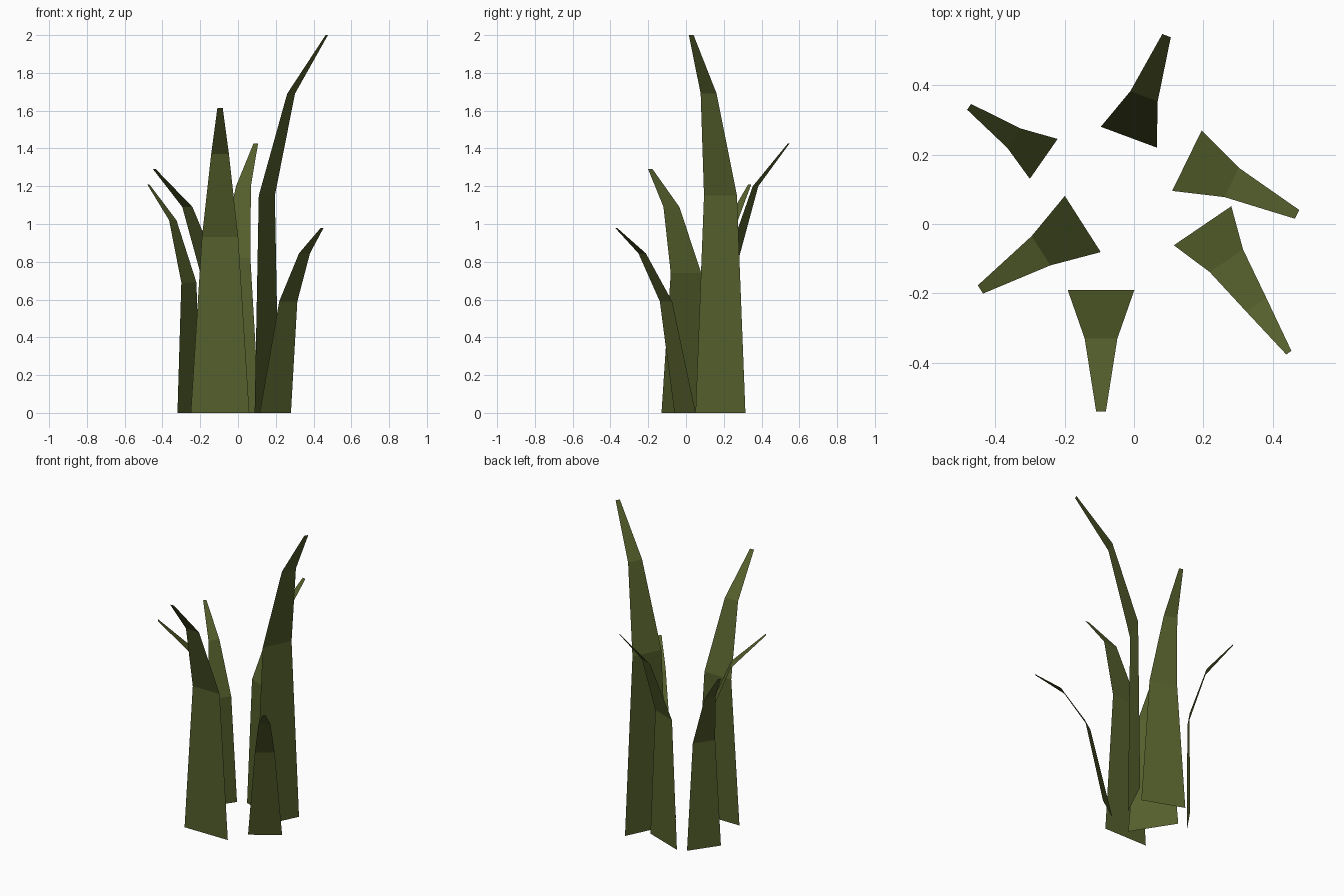
import bpy
from math import radians, cos, sin

if "Cube" in bpy.data.objects:
    bpy.data.objects.remove(bpy.data.objects["Cube"])

green = bpy.data.materials.new("olive_green")
green.diffuse_color = (0.09, 0.115, 0.025, 1)
green.use_nodes = True
green.node_tree.nodes["Principled BSDF"].inputs["Base Color"].default_value = green.diffuse_color


def blade(name, cx, cy, heading, sections):
    """Thin leaf strip; each section is (reach outward, height, half width)."""
    a = radians(heading)
    verts = []
    for reach, z, half in sections:
        for side in (-half, half):
            verts.append((cx + reach * cos(a) - side * sin(a),
                          cy + reach * sin(a) + side * cos(a), z))
    faces = [(2 * i, 2 * i + 1, 2 * i + 3, 2 * i + 2)
             for i in range(len(sections) - 1)]
    mesh = bpy.data.meshes.new(name)
    mesh.from_pydata(verts, [], faces)
    mesh.materials.append(green)
    ob = bpy.data.objects.new(name, mesh)
    bpy.context.collection.objects.link(ob)


# Blades ring the centre, each bending outward along its heading
blade("blade_front", -0.095, -0.19, -90,
      [(0, 0, .155), (0, .93, .096), (.14, 1.37, .047), (.35, 1.615, .014)])
blade("blade_front_right", 0.1975, -0.005, -55.8,
      [(0, 0, .100), (.122, .59, .058), (.275, .845, .035), (.442, .98, .009)])
blade("blade_right", 0.1525, 0.1825, -26,
      [(0, 0, .147), (0, 1.15, .097), (.143, 1.69, .047), (.353, 2.0, .014)])
blade("blade_back", -0.015, 0.25, 69.6,
      [(0, 0, .137), (0, .82, .086), (.126, 1.2, .042), (.312, 1.425, .013)])
blade("blade_back_left", -0.26, 0.1875, 145.1,
      [(0, 0, .106), (0, .69, .070), (.104, 1.02, .034), (.262, 1.21, .010)])
blade("blade_left", -0.1475, 0.0, 212.6,
      [(0, 0, .154), (0, .74, .096), (.143, 1.09, .050), (.35, 1.29, .014)])
